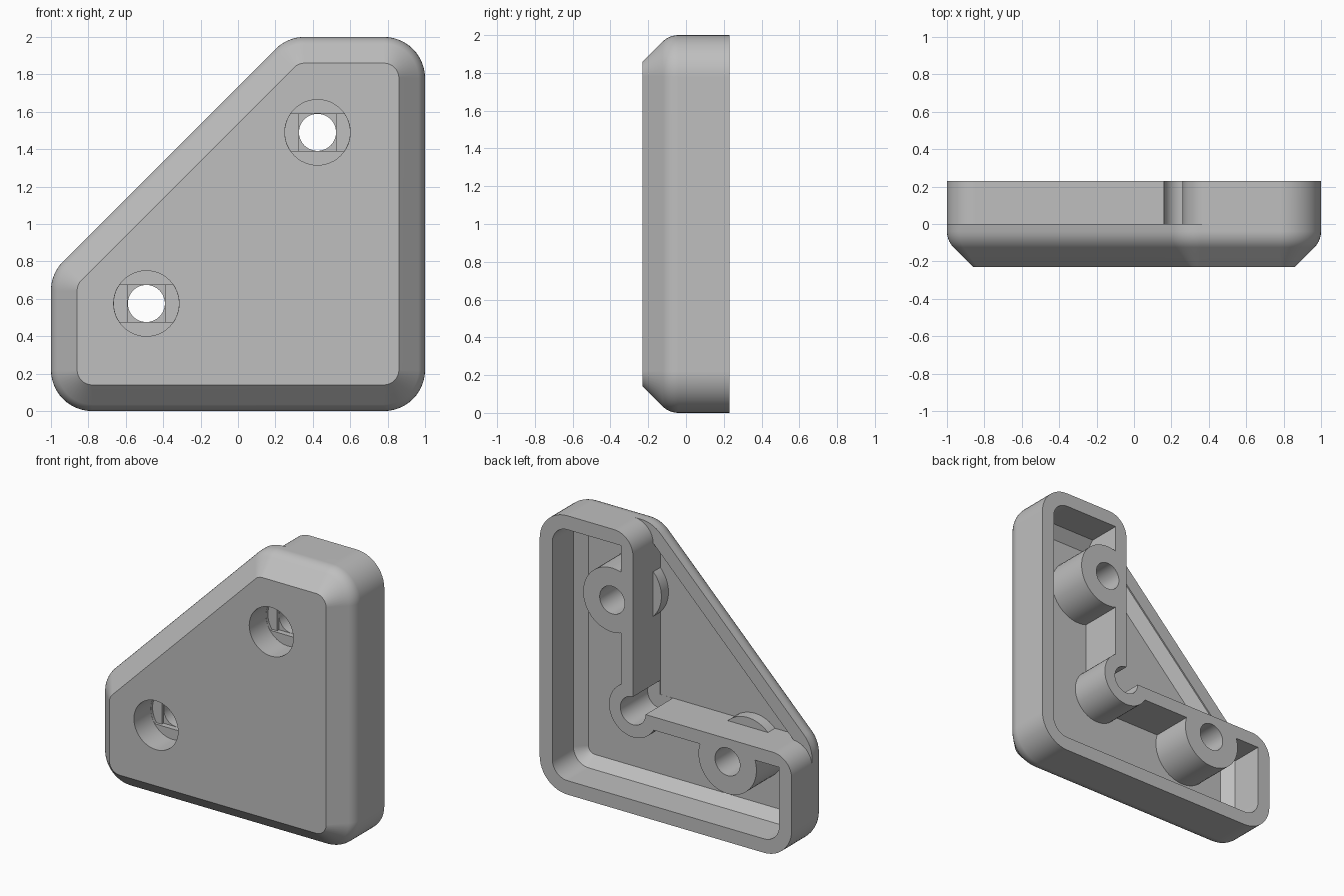
import bpy, bmesh
from math import cos, sin, radians, sqrt

if "Cube" in bpy.data.objects:
    bpy.data.objects.remove(bpy.data.objects["Cube"])

grey = bpy.data.materials.new("light_grey")
grey.use_nodes = True
COLOUR = (0.52, 0.52, 0.52, 1)
grey.diffuse_color = COLOUR
grey.node_tree.nodes["Principled BSDF"].inputs["Base Color"].default_value = COLOUR

FRONT, STEP, BACK, FLOOR = -0.23, 0.0, 0.23, -0.08
LEG_X, LEG_Z, WALL = 0.26, 0.74, 0.095      # inner corner of the L and its wall
HOLES = [(0.425, 1.49), (-0.49, 0.575)]


def arc(cx, cz, r, a0, a1, n=12):
    angles = [radians(a0 + (a1 - a0) * i / n) for i in range(n + 1)]
    return [(cx + r * cos(a), cz + r * sin(a)) for a in angles]


def circle(cx, cz, r, n=48):
    return arc(cx, cz, r, 0, 360 - 360 / n, n - 1)


def outline(inset):
    """Rounded five-sided outline, drawn inwards by the inset."""
    r = 0.22 - inset
    slope = 1.735 - 0.22 * sqrt(2)
    return (arc(-0.78, 0.22, r, 180, 270) + arc(0.78, 0.22, r, 270, 360)
            + arc(0.78, 1.78, r, 0, 90) + arc(1.78 - slope, 1.78, r, 90, 135)
            + arc(-0.78, slope - 0.78, r, 135, 180))


def loft(name, sections):
    """Solid through (y, outline) sections with equal point counts."""
    bm = bmesh.new()
    rings = [[bm.verts.new((x, y, z)) for x, z in pts] for y, pts in sections]
    n = len(rings[0])
    for a, b in zip(rings, rings[1:]):
        for i in range(n):
            j = (i + 1) % n
            bm.faces.new((a[i], a[j], b[j], b[i]))
    bm.faces.new(rings[0])
    bm.faces.new(rings[-1])
    bmesh.ops.recalc_face_normals(bm, faces=bm.faces)
    mesh = bpy.data.meshes.new(name)
    bm.to_mesh(mesh)
    bm.free()
    mesh.materials.append(grey)
    obj = bpy.data.objects.new(name, mesh)
    bpy.context.collection.objects.link(obj)
    return obj


def prism(name, pts, y0, y1):
    return loft(name, [(y0, pts), (y1, pts)])


def apply(obj, mod):
    bpy.context.view_layer.objects.active = obj
    bpy.ops.object.modifier_apply(modifier=mod.name)


def cut(obj, cutter):
    mod = obj.modifiers.new("cut", "BOOLEAN")
    mod.operation, mod.solver, mod.object = "DIFFERENCE", "EXACT", cutter
    apply(obj, mod)
    bpy.data.objects.remove(cutter)


# Outer body: chamfered front with a rounded shoulder
shoulder = [(-0.04 - 0.12 * sin(radians(a)), 0.12 * (1 - cos(radians(a))))
            for a in range(45, -1, -9)]
body = loft("corner_bracket", [(FRONT, outline(0.14))]
            + [(y, outline(i)) for y, i in shoulder] + [(BACK, outline(0))])

# Hollow inside, leaving the L-shaped inner wall and the bosses standing
hollow = loft("hollow", [(FLOOR, outline(0.17)), (-0.01, outline(0.1)),
                         (0.4, outline(0.1))])
inner_wall = ([(LEG_X, 3), (LEG_X, LEG_Z), (-3, LEG_Z), (-3, LEG_Z - WALL)]
              + arc(LEG_X, LEG_Z, 2 * WALL, 210, 420, 30)
              + [(LEG_X + WALL, 3)])
cut(hollow, prism("inner_wall", inner_wall, -0.5, 0.6))
for x, z in HOLES:
    cut(hollow, prism("boss", circle(x, z, 0.23), -0.5, 0.6))
cut(body, hollow)

# Step the back down outside the L
R = 0.15
step = ([(LEG_X, LEG_Z)] + arc(LEG_X + R, 2 - R, R, 180, 90)
        + [(LEG_X + R, 2.5), (-1.5, 2.5), (-1.5, LEG_Z - R)]
        + arc(-1 + R, LEG_Z - R, R, 180, 90))
cut(body, prism("step", step, STEP, 0.6))

# Round relief in the inner corner
cut(body, prism("relief", circle(LEG_X, LEG_Z, 0.1), FLOOR + 0.001, 0.6))

# Screw holes: counterbore, slot, square, then the round bore
for x, z in HOLES:
    h = 0.1
    slot = arc(x, z, 0.174, -34.85, 34.85) + arc(x, z, 0.174, 145.15, 214.85)
    square = [(x - h, z - h), (x + h, z - h), (x + h, z + h), (x - h, z + h)]
    cut(body, prism("counterbore", circle(x, z, 0.175), -0.5, -0.04))
    cut(body, prism("slot", slot, -0.06, -0.02))
    cut(body, prism("square", square, -0.06, 0))
    cut(body, prism("bore", circle(x, z, 0.099), -0.5, 0.6))

# Smooth the rounded parts and keep the flats clean
bpy.ops.object.select_all(action="DESELECT")
body.select_set(True)
bpy.context.view_layer.objects.active = body
bpy.ops.object.shade_smooth_by_angle(angle=radians(30))
weighted = body.modifiers.new("weighted", "WEIGHTED_NORMAL")
weighted.keep_sharp = True
apply(body, weighted)
